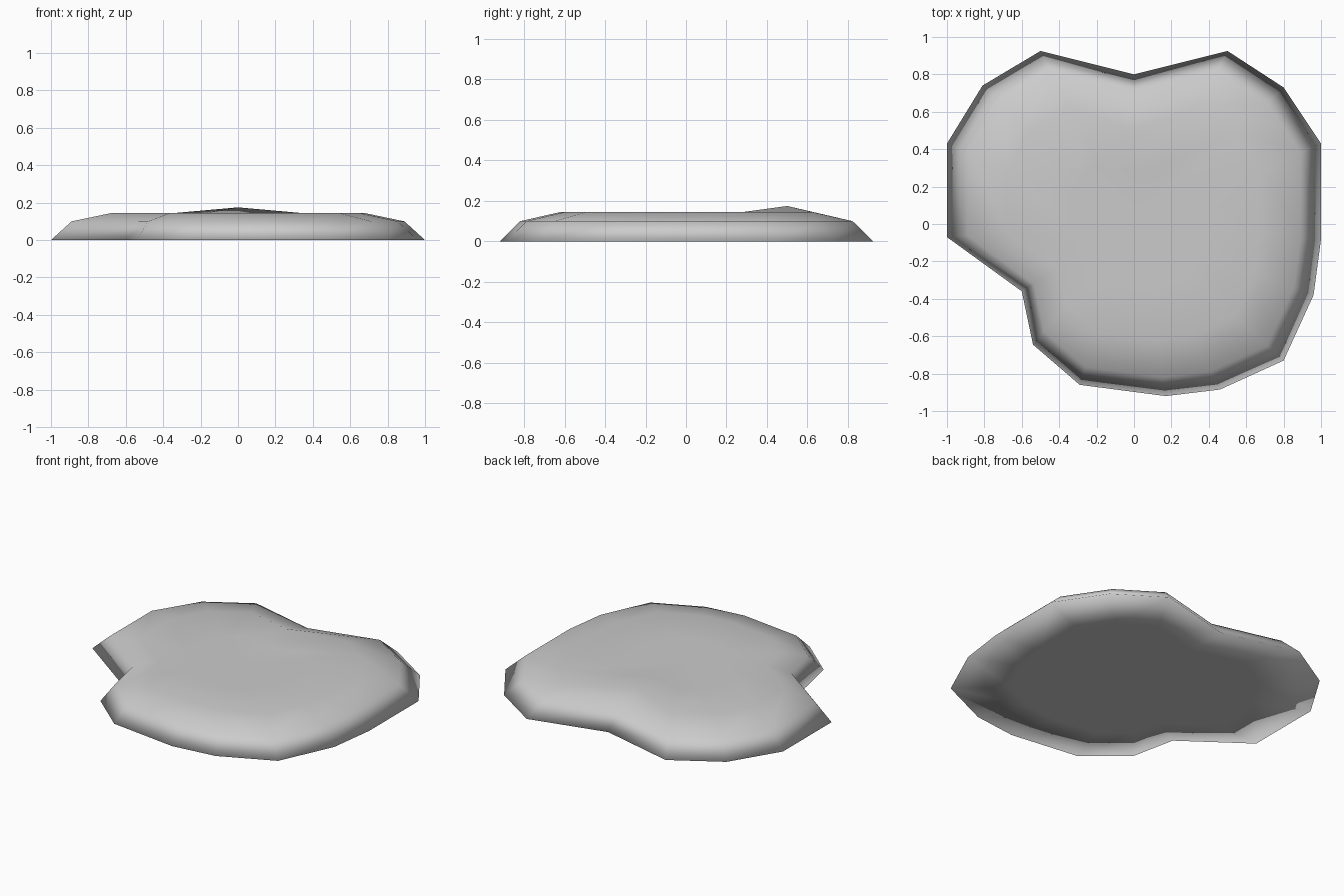
import bpy
import bmesh

cube = bpy.data.objects.get("Cube")
if cube:
    bpy.data.objects.remove(cube, do_unlink=True)

# Plain grey stone
grey = bpy.data.materials.new("stone_grey")
grey.use_nodes = True
color = (0.6, 0.6, 0.6, 1)
grey.diffuse_color = color
bsdf = next(n for n in grey.node_tree.nodes if n.type == 'BSDF_PRINCIPLED')
bsdf.inputs["Base Color"].default_value = color

# Footprint, counter-clockwise, starting at the notch in the back edge
outline = [(0, 0.8), (-0.5, 0.925), (-0.81, 0.74), (-1, 0.43), (-1, -0.07),
           (-0.6, -0.36), (-0.54, -0.645), (-0.29, -0.86), (0.17, -0.92),
           (0.46, -0.885), (0.8, -0.73), (0.96, -0.38), (1, -0.08),
           (1, 0.43), (0.8, 0.73), (0.5, 0.925)]

# Rings as (scale, height), from the underside out to the rim and up to the top
levels = [(0.67, 0), (1, 0), (0.89, 0.1), (0.675, 0.145), (0.35, 0.145)]

bm = bmesh.new()
rings = [[bm.verts.new((x * s, y * s, z)) for x, y in outline] for s, z in levels]

# Small raised peak in front of the back notch
rings[3][0].co = (0, 0.5, 0.175)

count = len(outline)
for low, high in zip(rings, rings[1:]):
    for i in range(count):
        j = (i + 1) % count
        bm.faces.new((low[i], low[j], high[j], high[i]))

# Flat caps underneath and on top
for ring, z in ((rings[0], 0), (rings[-1], 0.145)):
    hub = bm.verts.new((0, 0, z))
    for i in range(count):
        bm.faces.new((ring[i], ring[(i + 1) % count], hub))

bmesh.ops.recalc_face_normals(bm, faces=bm.faces)
for face in bm.faces:
    face.smooth = True

mesh = bpy.data.meshes.new("stone_slab")
bm.to_mesh(mesh)
bm.free()
mesh.materials.append(grey)
slab = bpy.data.objects.new("stone_slab", mesh)
bpy.context.collection.objects.link(slab)
